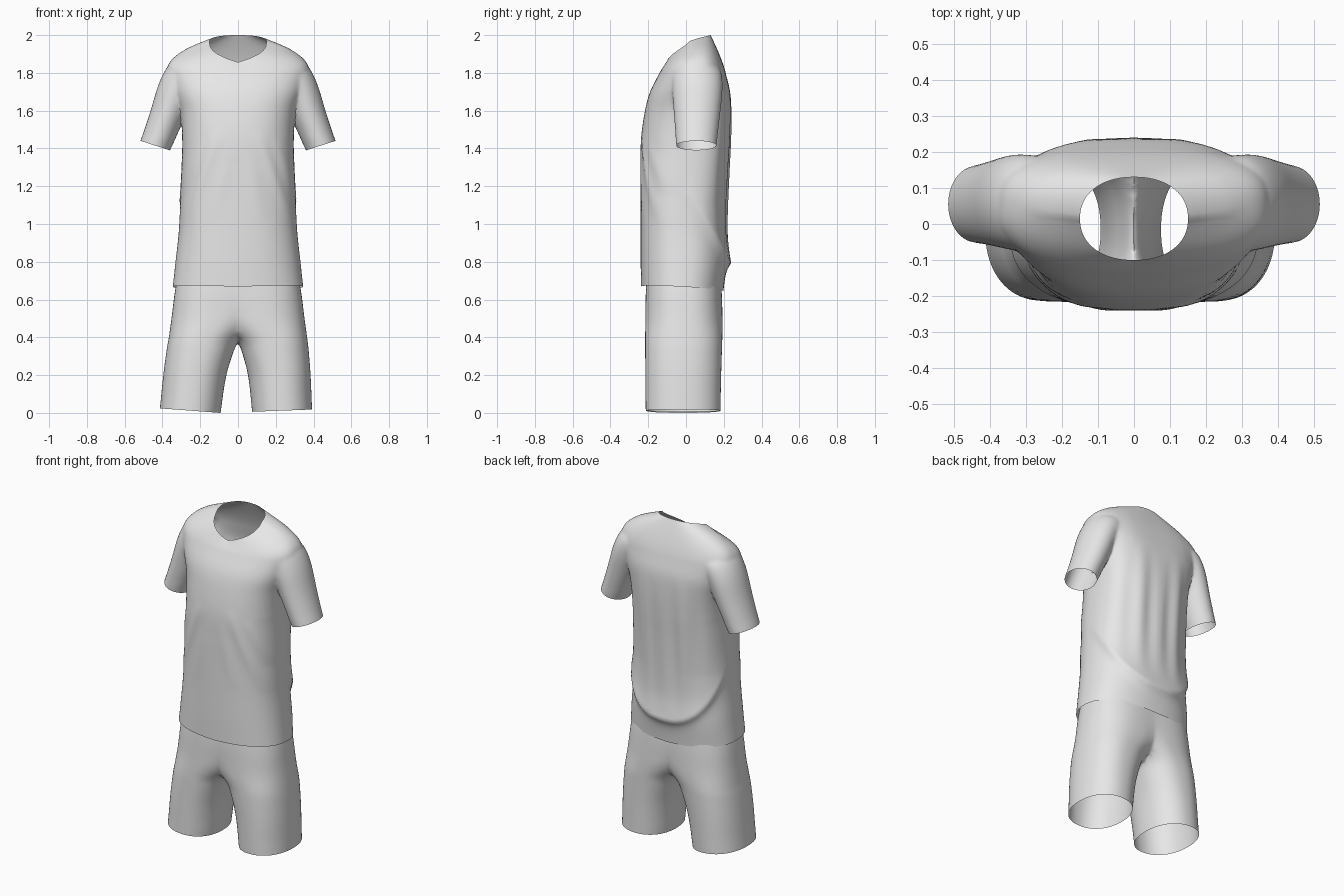
import bpy, bmesh, math
from mathutils import Vector

cube = bpy.data.objects.get("Cube")
if cube:
    bpy.data.objects.remove(cube, do_unlink=True)

cloth = bpy.data.materials.new("light_grey_cloth")
cloth.use_nodes = True
GREY = (0.8, 0.8, 0.8, 1)
cloth.diffuse_color = GREY
cloth.node_tree.nodes["Principled BSDF"].inputs["Base Color"].default_value = GREY


def track(keys, t):
    """Smoothly interpolate rows of (t, values...)."""
    def slope(i, k):
        lo, hi = max(i - 1, 0), min(i + 1, len(keys) - 1)
        return (keys[hi][k] - keys[lo][k]) / (keys[hi][0] - keys[lo][0])
    i = 0
    while i < len(keys) - 2 and t > keys[i + 1][0]:
        i += 1
    a, b = keys[i], keys[i + 1]
    d = b[0] - a[0]
    u = min(max((t - a[0]) / d, 0), 1)
    h = u * u * (3 - 2 * u)
    return [a[k] * (1 - h) + b[k] * h
            + d * (slope(i, k) * u * (1 - u) ** 2 - slope(i + 1, k) * u * u * (1 - u))
            for k in range(1, len(a))]


def ramp(t, lo, hi):
    return min(max((t - lo) / (hi - lo), 0), 1)


def rounded(a, n):
    """Unit superellipse point at angle a."""
    c, s = math.cos(a), math.sin(a)
    return (math.copysign(abs(c) ** (2 / n), c), math.copysign(abs(s) ** (2 / n), s))


def angles(n):
    return [2 * math.pi * i / n for i in range(n)]


def loft(name, rings):
    """Closed tube through the rings; end caps carry slot 1."""
    bm = bmesh.new()
    loops = [[bm.verts.new(p) for p in r] for r in rings]
    n = len(loops[0])
    for lo, hi in zip(loops, loops[1:]):
        for i in range(n):
            j = (i + 1) % n
            bm.faces.new((lo[i], lo[j], hi[j], hi[i]))
    for ring in (loops[0], loops[-1]):
        mid = bm.verts.new(sum((v.co for v in ring), Vector()) / n)
        for i in range(n):
            bm.faces.new((ring[i], ring[(i + 1) % n], mid)).material_index = 1
    bmesh.ops.recalc_face_normals(bm, faces=bm.faces)
    me = bpy.data.meshes.new(name)
    bm.to_mesh(me)
    bm.free()
    me.materials.append(cloth)
    me.materials.append(cloth)
    ob = bpy.data.objects.new(name, me)
    bpy.context.collection.objects.link(ob)
    return ob


def garment(base, others, soften):
    """Join the tubes into one skin, open the ends and relax the joins."""
    bpy.ops.object.select_all(action='DESELECT')
    bpy.context.view_layer.objects.active = base
    base.select_set(True)
    for o in others:
        mod = base.modifiers.new("join", 'BOOLEAN')
        mod.operation, mod.solver, mod.object = 'UNION', 'EXACT', o
        bpy.ops.object.modifier_apply(modifier=mod.name)
        bpy.data.objects.remove(o, do_unlink=True)
    bm = bmesh.new()
    bm.from_mesh(base.data)
    bmesh.ops.delete(bm, geom=[f for f in bm.faces if f.material_index == 1], context='FACES')
    bmesh.ops.remove_doubles(bm, verts=bm.verts, dist=0.003)
    near = [v for v in bm.verts if soften(v.co) and not v.is_boundary]
    for _ in range(6):
        bmesh.ops.smooth_vert(bm, verts=near, factor=0.5,
                              use_axis_x=True, use_axis_y=True, use_axis_z=True)
    bm.to_mesh(base.data)
    bm.free()
    base.data.materials.pop(index=1)
    bpy.ops.object.shade_smooth_by_angle(angle=math.radians(60))


# Shirt body: height, half width, front y, back y
BODY = [(0.66, 0.345, -0.238, 0.198), (0.8, 0.33, -0.24, 0.212), (0.95, 0.314, -0.24, 0.21),
        (1.1, 0.306, -0.24, 0.215), (1.3, 0.298, -0.24, 0.225), (1.45, 0.295, -0.238, 0.234),
        (1.6, 0.308, -0.217, 0.238), (1.7, 0.342, -0.19, 0.233), (1.8, 0.372, -0.14, 0.21)]
# Soft creases on the front: start x, z, end x, z, height
CREASES = [(0.1, 1.5, 0.29, 0.98, 0.009), (0.2, 1.45, 0.3, 1.15, 0.008), (0.05, 1.4, 0.13, 1.0, 0.004)]


def crease(x, z):
    total = 0
    for x0, z0, x1, z1, amp in CREASES:
        u = (z - z0) / (z1 - z0)
        if 0 < u < 1:
            off = (abs(x) - x0 - u * (x1 - x0)) / 0.03
            total += amp * math.sin(math.pi * u) * math.exp(-off * off)
    return total


def drape(s, z):
    """Roll of cloth hanging in a U across the back."""
    d = z - 0.8 - 0.37 * (1 - s)
    return 0.028 * ramp(s, -0.1, 0.4) * math.exp(-d / 0.13 if d > 0 else d / 0.025)


def body_ring(z, u):
    w, yf, yb = track(BODY, z)
    cy, hy = (yf + yb) / 2, (yb - yf) / 2
    ring = []
    for a in angles(112):
        s = math.sin(a)
        # The upper back is squarer than the front
        cx, sy = rounded(a, 2.4 + (0.6 * ramp(z, 1.1, 1.6) if s > 0 else 0))
        x = w * cx
        if s < 0:
            push = crease(x, z)
        else:
            push = drape(s, z) + 0.006 * sy * math.sin(math.pi * ramp(z, 0.85, 1.7)) * math.cos(x * 48)
        hem = (0.012 * abs(cx) - 0.012 * sy - 0.004) * (1 - u) ** 3
        ring.append(Vector((x + push * cx * 0.5, cy + hy * sy + push * sy, z + hem)))
    return ring


def neck_ring():
    ring = []
    for a in angles(112):
        cx, sy = rounded(a, 2.2)
        s = math.sin(a)
        drop = (math.asin(min(1, abs(s))) / (math.pi / 2)) ** 0.75
        z = 1.965 + 0.035 * s ** 0.7 if s > 0 else 1.965 - 0.108 * drop
        ring.append(Vector((0.15 * cx, 0.015 + 0.115 * sy, z)))
    return ring


STEPS = 70
rings = [body_ring(0.66 + 1.14 * i / STEPS, i / STEPS) for i in range(STEPS + 1)]
# Shoulders curve from the chest into the neckline
below, yoke, neck = rings[-2], rings[-1], neck_ring()
for k in range(1, 17):
    t = k / 16
    ring = []
    for b, p, q in zip(below, yoke, neck):
        bend = p + (p - b).normalized() * 0.36 * (q - p).length
        ring.append(p * (1 - t) ** 2 + bend * 2 * t * (1 - t) + q * t * t)
    rings.append(ring)
shirt = loft("shirt", rings)

# Sleeves: step, centre x, centre z, half width, half depth, centre y
SLEEVE = [(0, 0.438, 1.415, 0.082, 0.106, 0.055), (1, 0.379, 1.565, 0.091, 0.121, 0.058),
          (2, 0.322, 1.72, 0.1, 0.134, 0.06), (3, 0.265, 1.812, 0.1, 0.125, 0.056),
          (4, 0.22, 1.83, 0.06, 0.07, 0.05)]


def sleeve(side):
    rings = []
    for k in range(33):
        cx, cz, hx, hy, cy = track(SLEEVE, k / 8)
        tilt = 0.31 + 0.01 * k / 8
        rings.append([Vector((side * (cx + hx * math.cos(a) * math.cos(tilt)),
                              cy + hy * math.sin(a),
                              cz + hx * math.cos(a) * math.sin(tilt))) for a in angles(56)])
    return loft("sleeve", rings)


garment(shirt, [sleeve(1), sleeve(-1)],
        lambda p: abs(p.x) > 0.2 and 1.46 < p.z < 1.92)

# Shorts leg: height, inner x, outer x, front y, back y
LEG = [(0.012, 0.075, 0.392, -0.213, 0.182), (0.2, 0.053, 0.384, -0.215, 0.186),
       (0.33, 0.018, 0.374, -0.216, 0.19), (0.39, -0.01, 0.367, -0.216, 0.192),
       (0.5, -0.13, 0.352, -0.215, 0.193), (0.66, -0.2, 0.331, -0.212, 0.188),
       (0.8, -0.2, 0.3, -0.2, 0.175), (0.9, -0.2, 0.28, -0.19, 0.165)]


def leg(side, name):
    rings = []
    for k in range(49):
        z = 0.012 + 0.888 * k / 48
        x0, x1, yf, yb = track(LEG, z)
        low = max(0, 1 - z / 0.4)
        if side < 0:
            x0, x1 = x0 + 0.018 * low, x1 + 0.022 * low
        ring = []
        for a in angles(80):
            cx, sy = rounded(a, 2.2 + 0.3 * ramp(z, 0.1, 0.6))
            hem = (0.012 if side < 0 else 0.006) * cx * (1 - k / 48) ** 6
            ring.append(Vector((side * ((x0 + x1) / 2 + cx * (x1 - x0) / 2),
                                (yf + yb) / 2 + sy * (yb - yf) / 2, z + hem)))
        rings.append(ring)
    return loft(name, rings)


garment(leg(1, "shorts"), [leg(-1, "shorts_right_leg")],
        lambda p: abs(p.x) < 0.07 and p.z > 0.3)
